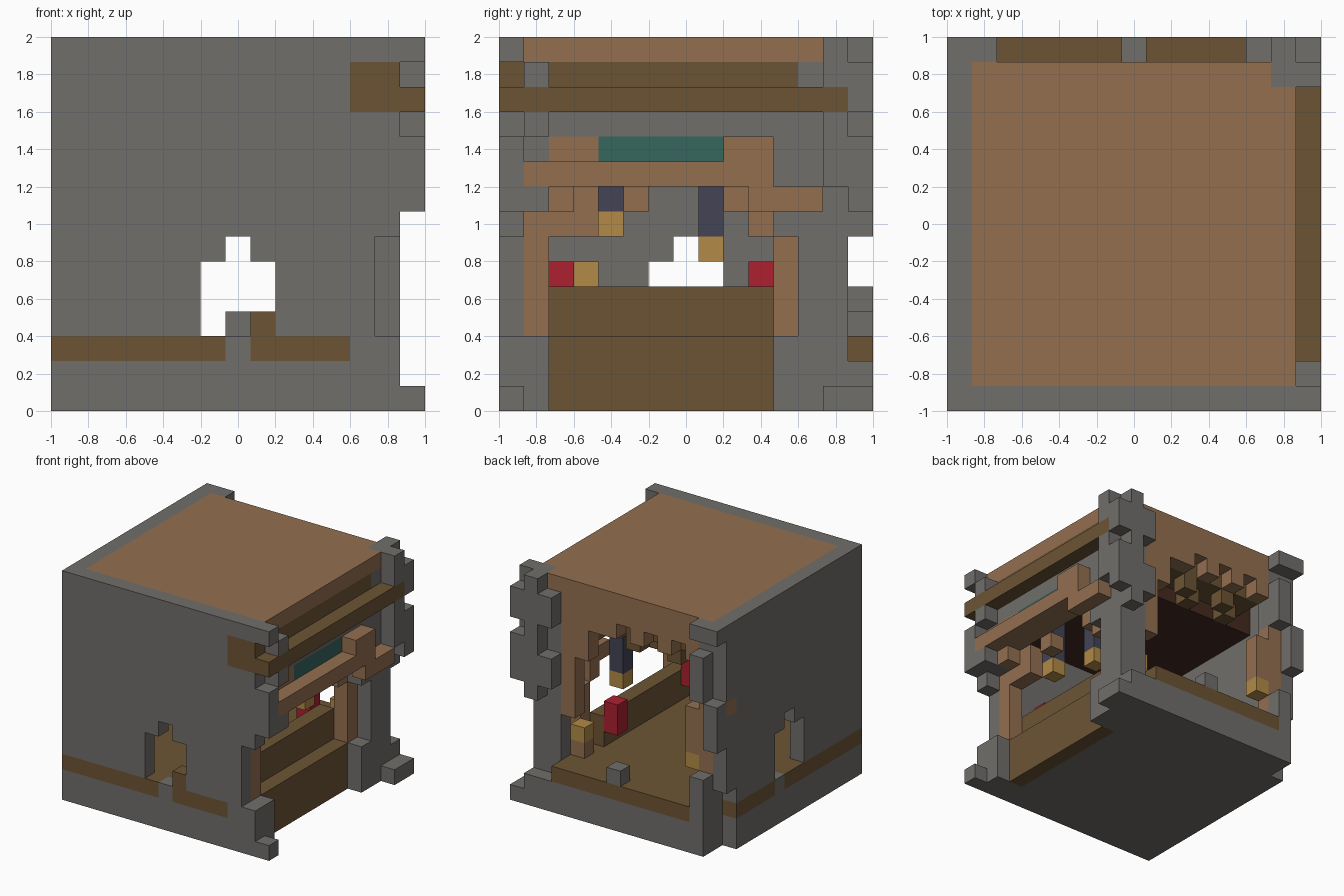
import bpy
import bmesh
from mathutils import Vector

old = bpy.data.objects.get("Cube")
if old:
    bpy.data.objects.remove(old, do_unlink=True)

N = 15
U = 2 / N
END = N - 1
cells = {}


def linear(code):
    parts = [int(code[i:i + 2], 16) / 255 for i in (0, 2, 4)]
    return [c / 12.92 if c < 0.04 else ((c + 0.055) / 1.055) ** 2.4 for c in parts] + [1]


def make_material(name, code):
    mat = bpy.data.materials.new(name)
    mat.use_nodes = True
    mat.diffuse_color = linear(code)
    mat.node_tree.nodes["Principled BSDF"].inputs["Base Color"].default_value = linear(code)
    return mat


STONE = make_material("grey stone", "716E6B")
EARTH = make_material("light earth", "946F50")
WOOD = make_material("dark brown", "6C5434")
CEILING = make_material("dark red brown", "43291F")
TEAL = make_material("teal", "37665F")
NAVY = make_material("navy", "434355")
GOLD = make_material("gold", "B28A47")
RED = make_material("red", "AC2130")


def span(v):
    return range(v[0], v[1] + 1) if isinstance(v, tuple) else (v,)


def fill(part, mat, x, y, z):
    """Fill a block of grid cells; later parts replace earlier ones."""
    for i in span(x):
        for j in span(y):
            for k in span(z):
                cells[i, j, k] = (part, mat)


def carve(x, y, z):
    for i in span(x):
        for j in span(y):
            for k in span(z):
                cells.pop((i, j, k), None)


FULL = (0, END)
ROOM = (1, 12)

# Base, floor and the two closed walls
fill("base", STONE, (0, 13), (0, 13), (0, 1))
fill("floor", WOOD, ROOM, ROOM, 2)
fill("floor", WOOD, 12, (2, 10), (0, 2))
carve(13, (2, 10), (0, 4))
fill("front_wall", STONE, (0, 13), 0, FULL)
fill("side_wall", STONE, 0, (0, 13), FULL)
carve(0, 13, (0, 3))

# Brown seams around the outside of the walls
for a, b in ((0, 6), (8, 11)):
    fill("front_seam", WOOD, (a, b), 0, 2)
for a, b in ((0, 7), (9, 12)):
    fill("side_seam", WOOD, 0, (a, b), 2)

# Stepped doorways through both walls
carve((6, 8), 0, (3, 5))
carve(7, 0, 6)
fill("door_step", WOOD, 8, 0, 3)
carve(0, (6, 8), (3, 5))
carve(0, 7, 6)
fill("wall_patch", EARTH, 0, 13, 9)

# Roof layers and the stepped ceiling below
fill("roof", EARTH, (1, 13), (1, 13), END)
fill("under_roof", WOOD, (1, 13), (1, 12), 13)
fill("ceiling", CEILING, ROOM, (1, 10), (11, 12))
fill("ceiling_step", WOOD, (2, 11), (11, 12), 12)
for i in range(3, 11, 3):
    fill("ceiling_step", WOOD, i, 11, 11)
    fill("ceiling_step", WOOD, i + 1, 12, 11)

# Jagged earth edge hanging over the back opening
for i, low in enumerate((12, 13, 12, 13, 12, 13, 12, 12, 10, 8), start=2):
    fill("back_edge", EARTH, i, 13, (low, 13))
fill("back_left_post", EARTH, 11, 12, (2, 3))
fill("back_left_post", EARTH, 11, 13, (6, 8))
fill("back_right_post", EARTH, 2, 13, (6, 8))
fill("back_right_post", EARTH, 1, 13, (4, 9))

# Stone corner columns
fill("corner_column", STONE, 13, (12, 13), (0, 13))
fill("corner_column", STONE, 13, 13, END)
fill("corner_column", STONE, 12, 13, (0, 13))
fill("front_column", STONE, 13, 1, (0, 2))
fill("front_column", STONE, 13, 1, (8, 13))
carve(13, 0, (3, 6))
fill("back_column", STONE, 13, 11, (0, 2))
fill("back_column", STONE, 13, 11, (7, 11))
fill("side_column", STONE, 1, 13, (0, 3))
fill("side_column", STONE, 1, 13, (10, 13))

# Rough stones sticking out along the corners
fill("front_stones", STONE, END, 0, 0)
fill("front_stones", STONE, END, 0, (8, 10))
fill("front_stones", STONE, END, 0, END)
for k in (8, 11, 13):
    fill("front_stones", STONE, END, 1, k)
fill("corner_stones", STONE, END, (13, END), 0)
fill("corner_stones", STONE, END, END, (8, 10))
fill("corner_stones", STONE, END, END, (12, 13))
fill("corner_stones", STONE, END, 13, (9, 11))
fill("corner_stones", STONE, END, 13, (13, END))
fill("corner_stones", STONE, 13, END, (7, END))
fill("corner_stones", STONE, 12, END, (8, 9))
fill("corner_stones", STONE, 12, END, (12, 13))
fill("side_stones", STONE, 1, END, (0, 4))
fill("side_stones", STONE, 1, END, (10, 12))
fill("side_stones", STONE, 0, END, (7, 9))
fill("side_stones", STONE, (0, 1), END, END)

# Back ledge
fill("back_ledge", STONE, (1, 13), END, (0, 1))
fill("back_ledge_floor", WOOD, (2, 11), (13, END), 2)
fill("ledge_stone", STONE, 7, END, 3)

# Low brown wall inside the right opening
fill("low_wall", WOOD, 11, (2, 10), (3, 4))

# Right opening: earth frame, lintel and window strip
fill("front_post", EARTH, 12, 1, (3, 7))
fill("back_post", EARTH, 12, 11, (3, 6))
fill("front_bracket", EARTH, 12, (2, 3), (7, 8))
fill("front_bracket", EARTH, 13, 2, 8)
fill("back_bracket", EARTH, 12, 10, (7, 8))
for j in (5, 9):
    fill("lintel_tooth", EARTH, 12, j, 8)
fill("lintel", EARTH, (13, END), (1, 10), 9)
fill("lintel_end", EARTH, END, (10, 12), 8)
fill("lintel_block", EARTH, (13, END), (9, 10), 10)
fill("lintel_block", EARTH, 13, (2, 3), 10)
fill("window_strip", TEAL, 13, (4, 8), 10)
fill("upper_stones", STONE, 13, (2, 10), 11)

# Long beam on the right side and its front end
fill("beam", WOOD, (13, END), (0, 13), 12)
fill("beam_end", WOOD, (12, 13), 0, (12, 13))

# Hanging lanterns, wall lamps and red blocks
for j, low in ((4, 7), (8, 6)):
    fill("lantern_hanger", NAVY, 11, j, (low + 1, 10))
    fill("lantern", GOLD, 11, j, low)
for spot in ((1, 3, 5), (11, 12, 4), (2, 13, 5)):
    fill("lamp", GOLD, *spot)
for j in (2, 10):
    fill("red_block", RED, 10, j, (4, 5))


def add_part(name, mat, members):
    """Build one part as a mesh of its exposed cell sides."""
    bm = bmesh.new()
    for cell in members:
        for axis in range(3):
            for side in (0, 1):
                near = list(cell)
                near[axis] += 2 * side - 1
                if tuple(near) in cells:
                    continue
                a, b = (axis + 1) % 3, (axis + 2) % 3
                ring = []
                for da, db in ((0, 0), (1, 0), (1, 1), (0, 1)):
                    p = Vector(cell)
                    p[axis] += side
                    p[a] += da
                    p[b] += db
                    ring.append(bm.verts.new(p * U - Vector((1, 1, 0))))
                bm.faces.new(ring if side else ring[::-1])
    bmesh.ops.remove_doubles(bm, verts=bm.verts[:], dist=U / 100)
    bmesh.ops.dissolve_limit(bm, angle_limit=0.01, verts=bm.verts[:], edges=bm.edges[:])
    mesh = bpy.data.meshes.new(name)
    bm.to_mesh(mesh)
    bm.free()
    mesh.materials.append(mat)
    bpy.context.collection.objects.link(bpy.data.objects.new(name, mesh))


groups = {}
for cell, key in cells.items():
    groups.setdefault(key, []).append(cell)
for (name, mat), members in groups.items():
    add_part(name, mat, members)
